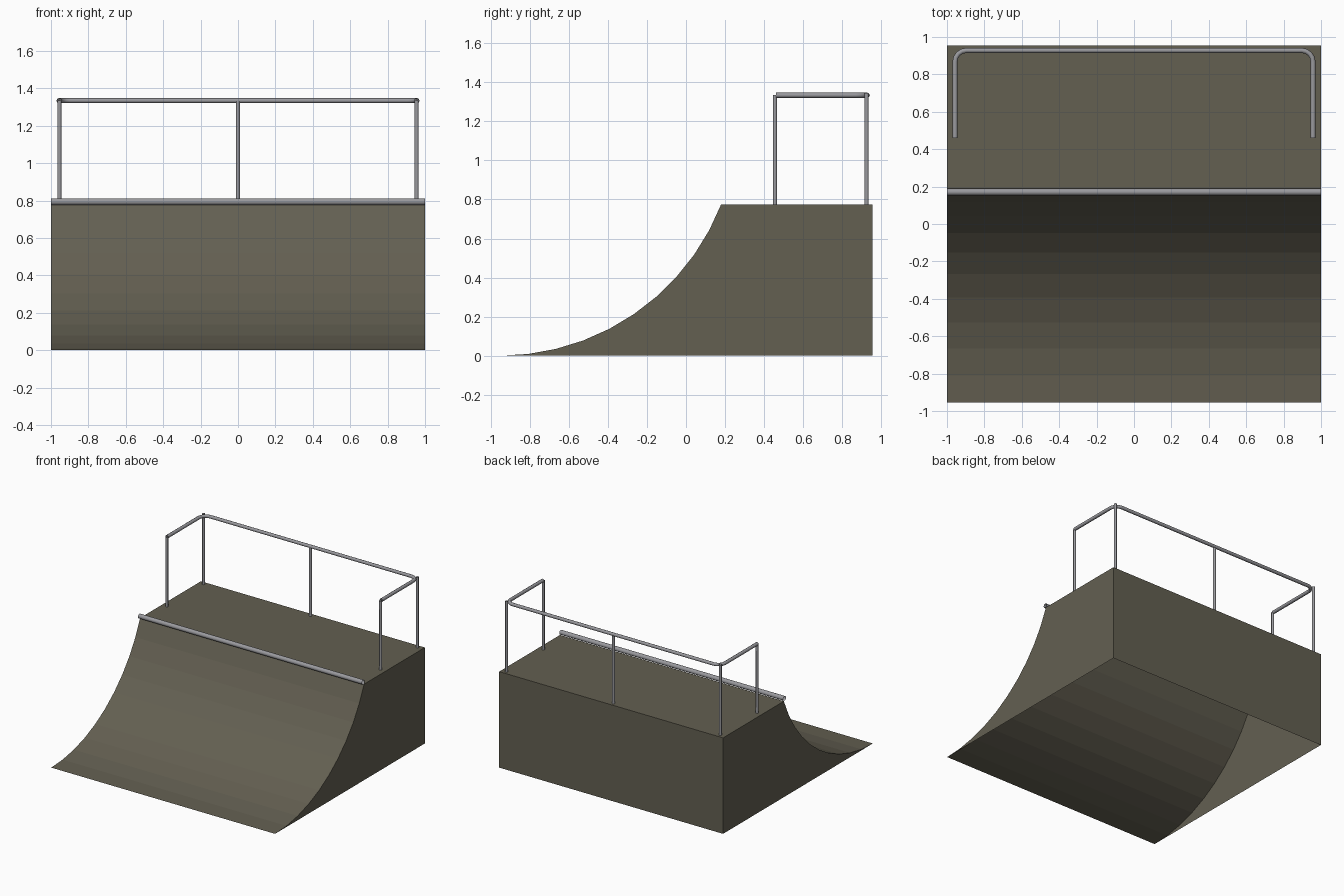
import bpy, bmesh, math

if "Cube" in bpy.data.objects:
    bpy.data.objects.remove(bpy.data.objects["Cube"])


def material(name, rgb):
    m = bpy.data.materials.new(name)
    m.diffuse_color = (*rgb, 1)
    m.use_nodes = True
    m.node_tree.nodes["Principled BSDF"].inputs["Base Color"].default_value = m.diffuse_color
    return m


OLIVE = material("olive_board", (0.125, 0.115, 0.083))
STEEL = material("grey_steel", (0.32, 0.32, 0.34))

DECK_Z, FRONT_Y, LIP_Y, BACK_Y = 0.775, -0.955, 0.18, 0.955


def tube(name, path, radius, res):
    """Open-ended pipe following a list of points."""
    cu = bpy.data.curves.new(name, 'CURVE')
    cu.dimensions = '3D'
    cu.bevel_depth = radius
    cu.bevel_resolution = res
    cu.use_fill_caps = False
    sp = cu.splines.new('POLY')
    sp.points.add(len(path) - 1)
    for p, co in zip(sp.points, path):
        p.co = (*co, 1)
    sp.use_smooth = True
    cu.materials.append(STEEL)
    ob = bpy.data.objects.new(name, cu)
    bpy.context.collection.objects.link(ob)
    bpy.ops.object.select_all(action='DESELECT')
    ob.select_set(True)
    bpy.context.view_layer.objects.active = ob
    bpy.ops.object.convert(target='MESH')


# Ramp shell: circular transition, deck and back, open underneath
run = LIP_Y - FRONT_Y
R = (run ** 2 + DECK_Z ** 2) / (2 * DECK_Z)
sweep = math.asin(run / R)
profile = [(FRONT_Y + R * math.sin(sweep * i / 10),
            R * (1 - math.cos(sweep * i / 10))) for i in range(11)]
profile += [(BACK_Y, DECK_Z), (BACK_Y, 0)]

bm = bmesh.new()
left = [bm.verts.new((-1, y, z)) for y, z in profile]
right = [bm.verts.new((1, y, z)) for y, z in profile]
for i in range(len(profile) - 1):
    bm.faces.new((left[i], right[i], right[i + 1], left[i + 1]))
bm.faces.new(left)
bm.faces.new(right[::-1])
bmesh.ops.recalc_face_normals(bm, faces=bm.faces)
me = bpy.data.meshes.new("ramp")
bm.to_mesh(me)
bm.free()
me.materials.append(OLIVE)
bpy.context.collection.objects.link(bpy.data.objects.new("ramp", me))

# Coping pipe along the lip
tube("coping", [(-1, 0.171, 0.794), (1, 0.171, 0.794)], 0.018, 4)

# Handrail with rounded back corners
RX, RY, RZ, BEND = 0.957, 0.928, 1.334, 0.06
half = [(RX, 0.46, RZ)]
for i in range(5):
    a = math.pi / 2 * i / 4
    half.append((RX - BEND + BEND * math.cos(a), RY - BEND + BEND * math.sin(a), RZ))
tube("handrail", half + [(-x, y, z) for x, y, z in reversed(half)], 0.0135, 2)

# Posts
for side, s in (("left", -1), ("right", 1)):
    tube(side + "_front_post", [(s * 0.955, 0.456, DECK_Z), (s * 0.955, 0.456, RZ)], 0.011, 2)
    tube(side + "_corner_post", [(s * 0.955, 0.925, DECK_Z), (s * 0.955, 0.925, 1.345)], 0.011, 2)
tube("middle_post", [(0, 0.925, DECK_Z), (0, 0.925, RZ)], 0.011, 2)
